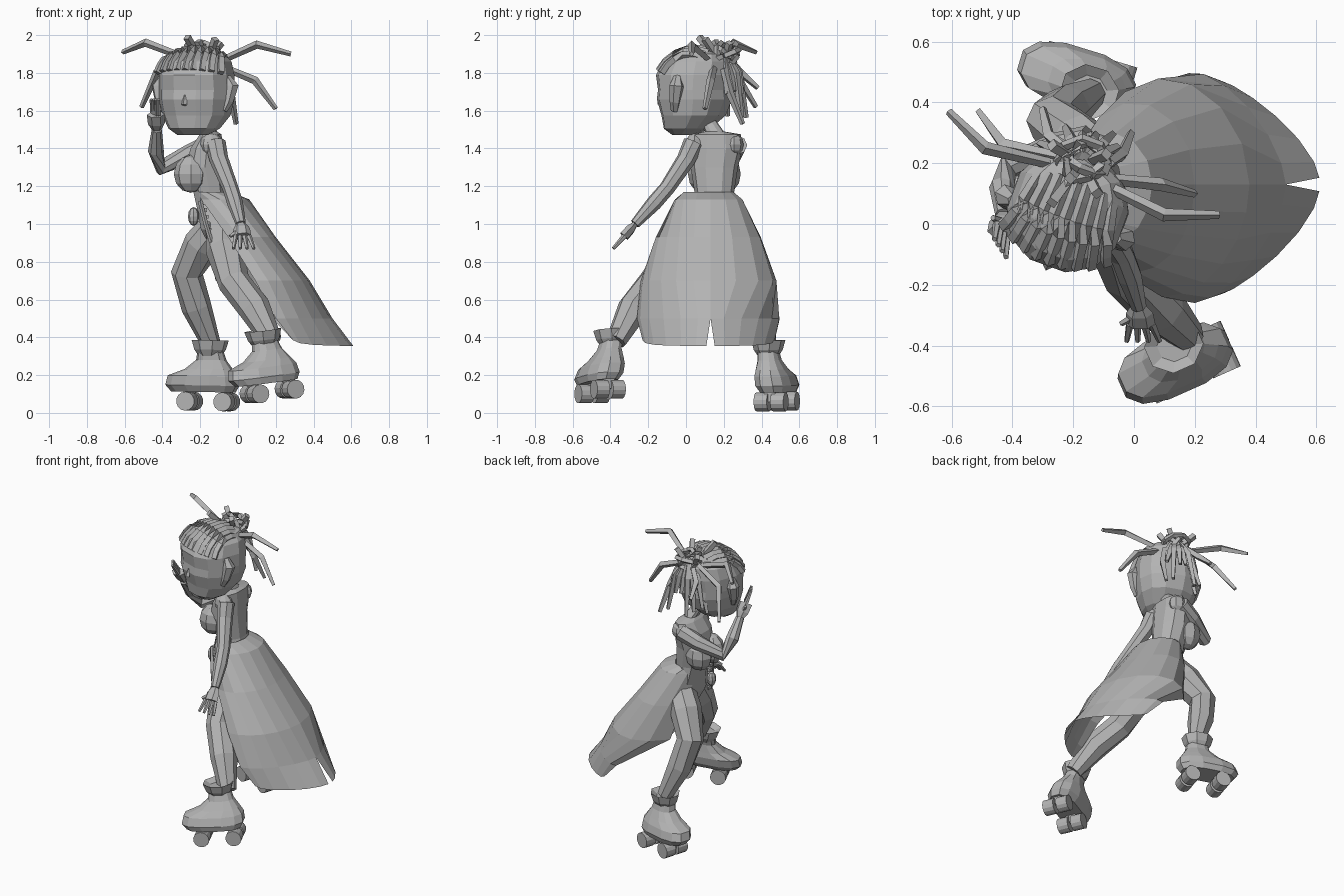
import bpy, bmesh, random
from math import sin, cos, pi, radians, sqrt
from mathutils import Vector, Matrix

random.seed(4)
if "Cube" in bpy.data.objects:
    bpy.data.objects.remove(bpy.data.objects["Cube"])

grey = bpy.data.materials.new("plain_grey")
grey.use_nodes = True
grey.diffuse_color = (0.45, 0.45, 0.45, 1)
grey.node_tree.nodes["Principled BSDF"].inputs["Base Color"].default_value = grey.diffuse_color


def finish(name, bm, matrix=None):
    bmesh.ops.recalc_face_normals(bm, faces=bm.faces)
    if matrix:
        bm.transform(matrix)
    mesh = bpy.data.meshes.new(name)
    bm.to_mesh(mesh)
    bm.free()
    mesh.materials.append(grey)
    ob = bpy.data.objects.new(name, mesh)
    bpy.context.collection.objects.link(ob)
    return ob


def loft(name, rings, matrix=None, closed=True):
    """Skin a list of point rings with quads; closed rings get end caps."""
    bm = bmesh.new()
    rows = [[bm.verts.new(p) for p in ring] for ring in rings]
    n = len(rows[0])
    for a, b in zip(rows, rows[1:]):
        for i in range(n if closed else n - 1):
            j = (i + 1) % n
            bm.faces.new((a[i], a[j], b[j], b[i]))
    if closed:
        bm.faces.new(rows[0])
        bm.faces.new(rows[-1])
    return finish(name, bm, matrix)


def oval(cx, cy, z, rx, ry, n=10, power=1.0):
    """Horizontal ring; power below one makes it boxier."""
    def p(v):
        return abs(v) ** power * (1 if v > 0 else -1)
    angles = [2 * pi * (i + 0.5) / n for i in range(n)]
    return [(cx + rx * p(cos(a)), cy + ry * p(sin(a)), z) for a in angles]


def tube(name, path, radii, n=6, flat=1.0, matrix=None):
    """Tapered tube along a path."""
    pts = [Vector(p) for p in path]
    rings = []
    for i, p in enumerate(pts):
        t = (pts[min(i + 1, len(pts) - 1)] - pts[max(i - 1, 0)]).normalized()
        ref = Vector((0, 1, 0)) if abs(t.y) < 0.9 else Vector((1, 0, 0))
        u = t.cross(ref).normalized()
        v = t.cross(u)
        r = radii[i] if isinstance(radii, (list, tuple)) else radii
        rings.append([p + u * r * cos(2 * pi * k / n) + v * r * flat * sin(2 * pi * k / n)
                      for k in range(n)])
    return loft(name, rings, matrix)


def ball(name, centre, size):
    bm = bmesh.new()
    bmesh.ops.create_uvsphere(bm, u_segments=8, v_segments=6, radius=1)
    return finish(name, bm, Matrix.LocRotScale(Vector(centre), None, Vector(size)))


def box(name, centre, size, matrix=None):
    bm = bmesh.new()
    bmesh.ops.create_cube(bm, size=1)
    bm.transform(Matrix.LocRotScale(Vector(centre), None, Vector(size)))
    return finish(name, bm, matrix)


# Torso with pelvis and neck: z, centre x, centre y, radius x, radius y
torso = [(0.86, -0.09, 0.12, 0.05, 0.08), (0.97, -0.1, 0.13, 0.1, 0.15),
         (1.08, -0.13, 0.14, 0.09, 0.125), (1.17, -0.15, 0.15, 0.09, 0.105),
         (1.3, -0.175, 0.15, 0.105, 0.125), (1.4, -0.165, 0.16, 0.09, 0.14),
         (1.475, -0.145, 0.16, 0.06, 0.13), (1.49, -0.15, 0.15, 0.04, 0.05),
         (1.56, -0.18, 0.11, 0.04, 0.04)]
loft("torso", [oval(x, y, z, rx, ry, power=0.85) for z, x, y, rx, ry in torso])
for side, y in (("left", 0.085), ("right", 0.215)):
    ball(side + "_bust", (-0.25, y, 1.265), (0.09, 0.075, 0.1))

# Belt pouch and laces
ball("belt_pouch", (-0.235, 0.06, 1.04), (0.03, 0.03, 0.05))
for i in range(6):
    box("belt_lace", (-0.19 + 0.008 * i, 0.02 - 0.008 * i, 1.11 - 0.036 * i), (0.035, 0.03, 0.02))
tube("belt_strap", [(-0.2, 0, 1.12), (-0.17, -0.04, 1.0), (-0.14, -0.07, 0.9)], 0.012, 4)

# Open coat skirt, one panel per side: z, centre x, depth, width, left reach, right reach, power
levels = [(1.17, -0.13, 0.09, 0.14, 175, 175, 1), (1.13, -0.08, 0.14, 0.19, 145, 165, 1),
          (0.93, 0.0, 0.2, 0.29, 105, 150, 1), (0.7, 0.1, 0.28, 0.37, 92, 142, 1.05),
          (0.5, 0.2, 0.3, 0.39, 90, 97, 1.3), (0.355, 0.29, 0.32, 0.36, 88, 88, 1.75)]
for side, s in (("left", -1), ("right", 1)):
    rings = []
    for k, (z, cx, depth, width, left, right, power) in enumerate(levels):
        ring = []
        for i in range(7):
            a = radians((left if s < 0 else right) * i / 6)
            x = cx + depth * abs(cos(a)) ** power * (1 if cos(a) > 0 else -1)
            gap = (0.022 if k == 5 else 0) * (1 - i / 6)
            lift = 0.03 * (i / 6) ** 4 if k == 5 else 0
            ring.append((x, 0.13 + s * (gap + (width - 0.02 * (s > 0)) * sin(a) ** min(power, 1.3)), z + lift))
        rings.append(ring)
    loft(side + "_coat_panel", rings, closed=False)

# Legs
tube("left_leg", [(-0.08, 0.06, 0.98), (-0.07, -0.03, 0.86), (-0.02, -0.17, 0.69),
                  (0.09, -0.28, 0.55), (0.18, -0.37, 0.38)],
     [0.09, 0.1, 0.085, 0.085, 0.055], 8)
tube("right_leg", [(-0.11, 0.21, 0.99), (-0.19, 0.27, 0.89), (-0.27, 0.34, 0.74),
                   (-0.22, 0.38, 0.56), (-0.14, 0.43, 0.36)],
     [0.09, 0.1, 0.085, 0.08, 0.05], 8)


# Roller skates, built with the toe along local +x; the shaft leans sideways
def skate(side, place, yaw, pitch, lean):
    m = Matrix.Translation(place) @ Matrix.Rotation(radians(yaw), 4, 'Z') @ Matrix.Rotation(radians(pitch), 4, 'Y')
    shape = [(0, -0.13, 0.22, 0.08), (0.035, -0.15, 0.25, 0.1), (0.085, -0.145, 0.235, 0.095),
             (0.12, -0.12, 0.14, 0.08), (0.17, -0.085, 0.075, 0.06), (0.22, -0.07, 0.065, 0.055)]
    loft(side + "_boot", [oval((b + f) / 2, lean * z / 0.22, z, (f - b) / 2, w, 12, 0.8)
                          for z, b, f, w in shape], m)
    cuff = [(0.19, 0.06), (0.225, 0.085), (0.275, 0.1), (0.25, 0.06)]
    loft(side + "_boot_cuff", [oval(0, lean, z, r, r * 0.9, 8) for z, r in cuff], m)
    for x in (-0.085, 0.12):
        box(side + "_axle_mount", (x, 0, -0.02), (0.05, 0.06, 0.06), m)
        for y in (-0.046, 0.046):
            path = [(x, y - 0.036, -0.05), (x, y + 0.036, -0.05)]
            tube(side + "_wheel", path, 0.05, 14, matrix=m)


skate("left", (0.19, -0.45, 0.165), 204, 7, -0.07)
skate("right", (-0.14, 0.475, 0.11), 163, -1, 0.04)


# Arms
def arm(side, path, hand, across, fingers):
    tube(side + "_arm", path, [0.055, 0.05, 0.042, 0.042, 0.027], 8)
    wrist, tip, across = Vector(path[-1]), Vector(hand), Vector(across)
    knuckle = wrist.lerp(tip, 0.5)
    tube(side + "_palm", [wrist, wrist.lerp(tip, 0.2), knuckle], [0.026, 0.045, 0.048], 6, 0.6)
    for i in range(4):
        off = across * (i - 1.5)
        tube(side + "_finger", [knuckle + off * 0.024, tip + off * fingers], [0.014, 0.009], 5)
    tube(side + "_thumb", [wrist.lerp(tip, 0.2), knuckle - across * 0.065], [0.016, 0.01], 5)


arm("left", [(-0.12, 0.04, 1.43), (-0.1, 0.0, 1.34), (-0.04, -0.1, 1.19),
             (-0.015, -0.17, 1.11), (0.015, -0.27, 1.0)], (0.03, -0.385, 0.87), (1, 0, 0), 0.036)
arm("right", [(-0.15, 0.27, 1.42), (-0.26, 0.25, 1.37), (-0.41, 0.19, 1.3),
              (-0.435, 0.12, 1.39), (-0.43, 0.03, 1.5)], (-0.44, -0.08, 1.66), (0.45, -0.7, 0), 0.028)
for side, y in (("left", 0.045), ("right", 0.255)):
    ball(side + "_shoulder", (-0.14, y, 1.42), (0.062, 0.05, 0.06))

# Head, turned toward the front
turn = Matrix.Translation((-0.22, 0.04, 0)) @ Matrix.Rotation(radians(-20), 4, 'Z')
skull = [(1.47, -0.06, 0.08, 0.05), (1.505, -0.035, 0.135, 0.12), (1.575, 0, 0.178, 0.165),
         (1.66, 0.005, 0.195, 0.195), (1.71, 0.005, 0.198, 0.188), (1.79, 0.005, 0.195, 0.2),
         (1.86, 0.02, 0.175, 0.175), (1.9, 0.04, 0.135, 0.13), (1.92, 0.05, 0.06, 0.06)]
loft("head", [oval(0, y, z, rx, ry, 12, 0.85) for z, y, rx, ry in skull], turn)
for side, s in (("left", 1), ("right", -1)):
    path = [(s * 0.17, -0.045, 1.6), (s * 0.19, -0.035, 1.65), (s * 0.205, -0.02, 1.73), (s * 0.18, -0.025, 1.78)]
    tube(side + "_ear", path, [0.02, 0.03, 0.04, 0.02], 6, matrix=turn)
tube("nose", [(0, -0.175, 1.68), (0, -0.19, 1.63)], [0.01, 0.016], 4, matrix=turn)

# Braided rows running back to the bun, half sunk in the scalp
for i in range(9):
    x = -0.18 + 0.36 * i / 8
    s = sqrt(1 - (x / 0.25) ** 2)
    path = []
    for step in range(6):
        a = radians(25 + 18 * step)
        path.append((x * (1 - 0.06 * step), 0.02 - 0.215 * cos(a) * s, 1.73 + 0.2 * sin(a) * (0.45 + 0.55 * s)))
    tube("braid_row", path, 0.021, 4, matrix=turn)

# Bun made of looped locks
bun = Vector((-0.17, 0.2, 1.89))
for tilt, spin, size in ((20, 0, 0.085), (50, 70, 0.075), (-45, 30, 0.07), (75, 150, 0.07)):
    rot = Matrix.Rotation(radians(spin), 3, 'Z') @ Matrix.Rotation(radians(tilt), 3, 'X')
    loop = [bun + rot @ Vector((size * cos(a), size * sin(a), 0)) for a in [2 * pi * k / 8 for k in range(9)]]
    tube("bun_loop", loop, 0.017, 4)


# Loose locks
def lock(*path):
    tube("loose_lock", path, [0.018, 0.022, 0.013][:len(path)], 4)


lock((-0.28, 0.2, 1.88), (-0.49, 0.25, 1.96), (-0.61, 0.37, 1.91))
lock((-0.25, 0.22, 1.88), (-0.43, 0.26, 1.8), (-0.51, 0.37, 1.62))
lock((-0.1, 0.13, 1.86), (0.1, 0.03, 1.95), (0.28, 0.03, 1.9))
lock((-0.1, 0.15, 1.84), (0.09, 0.13, 1.76), (0.2, 0.1, 1.61))
lock((-0.08, 0.2, 1.82), (-0.04, 0.23, 1.7), (-0.01, 0.3, 1.53))
lock((-0.2, 0.22, 1.88), (-0.28, 0.29, 1.8), (-0.3, 0.38, 1.72))
for i in range(9):
    a = radians(10 + 160 * i / 8)
    out = Vector((cos(a), sin(a) * 0.8, 0))
    drop = random.uniform(0.16, 0.34)
    lock(bun + out * 0.03, bun + out * random.uniform(0.08, 0.11) - Vector((0, 0, 0.09)),
         bun + out * random.uniform(0.11, 0.17) - Vector((0, 0, drop)))
for dx, dy, dz in ((-0.1, -0.13, 0.1), (0.05, -0.1, 0.09), (-0.04, -0.05, 0.08), (0.08, 0.03, 0.07), (-0.1, 0.06, 0.07)):
    lock(bun + Vector((dx, dy, 0)) * 0.4, bun + Vector((dx, dy, dz)))
